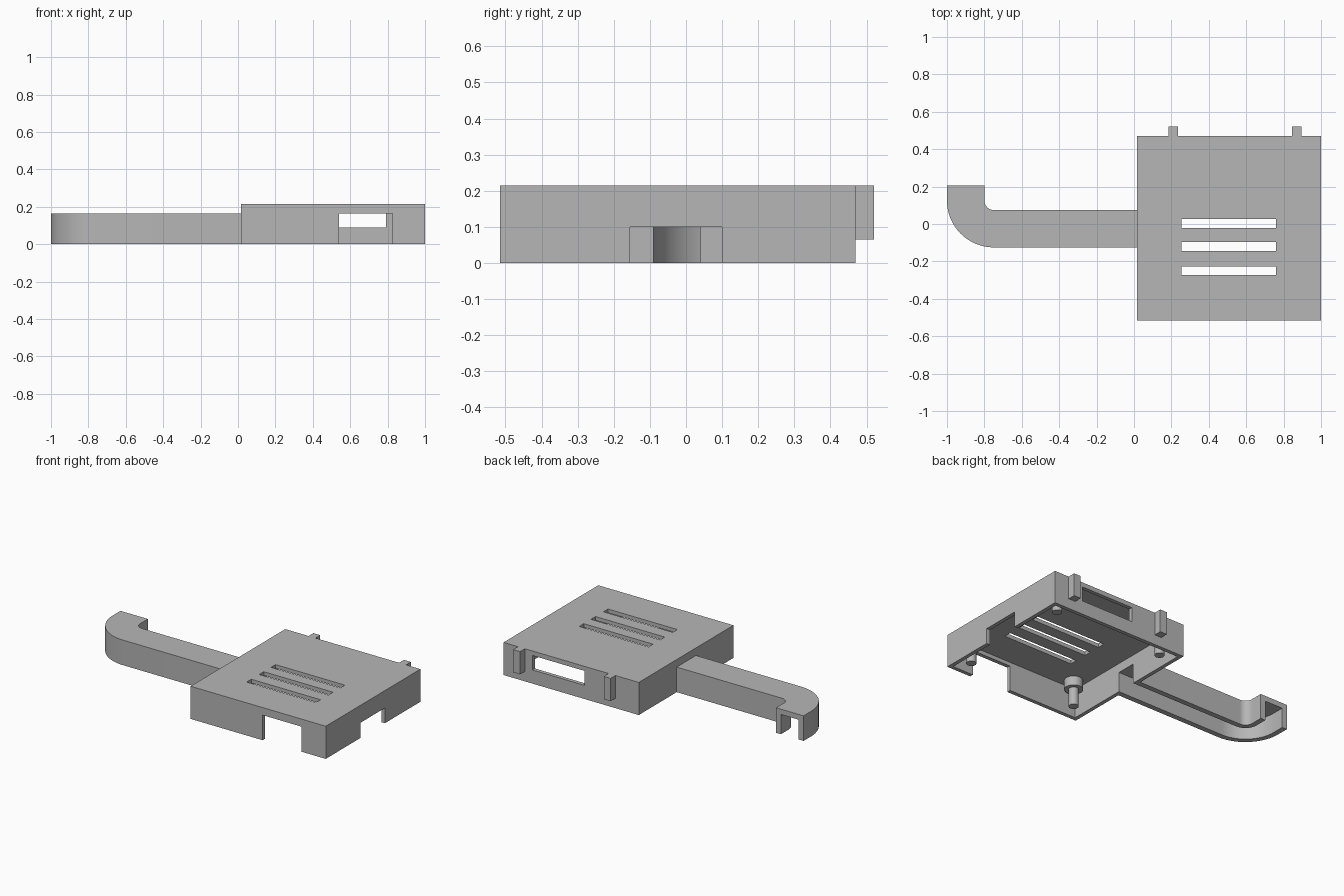
import bpy
import bmesh
from math import cos, sin, pi, radians

cube = bpy.data.objects.get("Cube")
if cube:
    bpy.data.objects.remove(cube, do_unlink=True)

grey = bpy.data.materials.new("light_grey")
grey.use_nodes = True
colour = (0.47, 0.47, 0.47, 1)
grey.diffuse_color = colour
grey.node_tree.nodes["Principled BSDF"].inputs["Base Color"].default_value = colour


def prism(name, outline, z0, z1):
    """Solid made by extruding an anticlockwise outline from z0 to z1."""
    bm = bmesh.new()
    face = bm.faces.new([bm.verts.new((x, y, z0)) for x, y in outline])
    top = bmesh.ops.extrude_face_region(bm, geom=[face])["geom"]
    verts = [v for v in top if isinstance(v, bmesh.types.BMVert)]
    bmesh.ops.translate(bm, verts=verts, vec=(0, 0, z1 - z0))
    bmesh.ops.recalc_face_normals(bm, faces=bm.faces)
    mesh = bpy.data.meshes.new(name)
    bm.to_mesh(mesh)
    bm.free()
    mesh.materials.append(grey)
    obj = bpy.data.objects.new(name, mesh)
    bpy.context.collection.objects.link(obj)
    return obj


def box(name, x0, x1, y0, y1, z0, z1):
    return prism(name, [(x0, y0), (x1, y0), (x1, y1), (x0, y1)], z0, z1)


def arc(cx, cy, r, a0, a1, steps):
    angles = [radians(a0 + (a1 - a0) * i / steps) for i in range(steps + 1)]
    return [(cx + r * cos(a), cy + r * sin(a)) for a in angles]


def rod(name, x, y, r, z0, z1):
    return prism(name, arc(x, y, r, 0, 360, 32)[:-1], z0, z1)


def cut(obj, cutters):
    """Subtract the cutters, bake the result and remove them."""
    for c in cutters:
        mod = obj.modifiers.new("cut", "BOOLEAN")
        mod.operation = "DIFFERENCE"
        mod.solver = "EXACT"
        mod.object = c
    bpy.context.view_layer.update()
    graph = bpy.context.evaluated_depsgraph_get()
    mesh = bpy.data.meshes.new_from_object(obj.evaluated_get(graph))
    obj.modifiers.clear()
    obj.data = mesh
    for c in cutters:
        bpy.data.objects.remove(c, do_unlink=True)


def smooth(obj):
    bpy.ops.object.select_all(action="DESELECT")
    obj.select_set(True)
    bpy.context.view_layer.objects.active = obj
    bpy.ops.object.shade_smooth_by_angle(angle=radians(30))


def hook_outline(inner, outer, tip_y, end_x):
    """Straight arm ending in a quarter-turn hook."""
    cx, cy = -0.75, 0.125
    return ([(end_x, cy - inner)]
            + arc(cx, cy, inner, 270, 180, 24)
            + [(cx - inner, tip_y), (cx - outer, tip_y)]
            + arc(cx, cy, outer, 180, 270, 24)
            + [(end_x, cy - outer)])


X0, X1, Y0, Y1, TOP = 0.015, 1.0, -0.515, 0.47, 0.215
WALL = 0.025
ARM_WALL = 0.035


def arm_cavity():
    return prism("arm_cavity", hook_outline(0.05 + ARM_WALL, 0.25 - ARM_WALL, 0.3, 0.06),
                 -0.1, 0.165 - ARM_WALL)


# Open-bottomed case with vents, wall notches and a back window
case = box("case_shell", X0, X1, Y0, Y1, 0, TOP)
cutters = [
    box("hollow", X0 + WALL, X1 - WALL, Y0 + WALL, Y1 - WALL, -0.1, TOP - WALL),
    box("front_notch", 0.54, 0.825, Y0 - 0.1, Y0 + 0.05, -0.2, 0.165),
    box("side_notch", X1 - 0.05, X1 + 0.1, -0.155, 0.10, -0.2, 0.10),
    box("back_window", 0.41, 0.79, Y1 - 0.05, Y1 + 0.1, 0.09, 0.185),
    arm_cavity(),
]
for y in (-0.25, -0.12, 0.0025):
    cutters.append(box("vent", 0.255, 0.76, y - 0.024, y + 0.024, 0.1, 0.3))
cut(case, cutters)

# Hollow hooked arm, open below and at its tip
arm = prism("hooked_arm", hook_outline(0.05, 0.25, 0.205, X0 + 0.01), 0, 0.165)
cut(arm, [arm_cavity()])
smooth(arm)

# Clips on the back wall
for side, x in (("right", 0.21), ("left", 0.87)):
    box(side + "_clip", x - 0.025, x + 0.025, Y1 - 0.01, 0.52, 0.065, TOP)

# Stepped mounting pegs under the roof
for x in (0.115, 0.9):
    for y in (-0.415, 0.37):
        smooth(rod("peg_collar", x, y, 0.056, 0.13, TOP - WALL + 0.01))
        smooth(rod("mounting_peg", x, y, 0.03, 0.015, 0.14))
